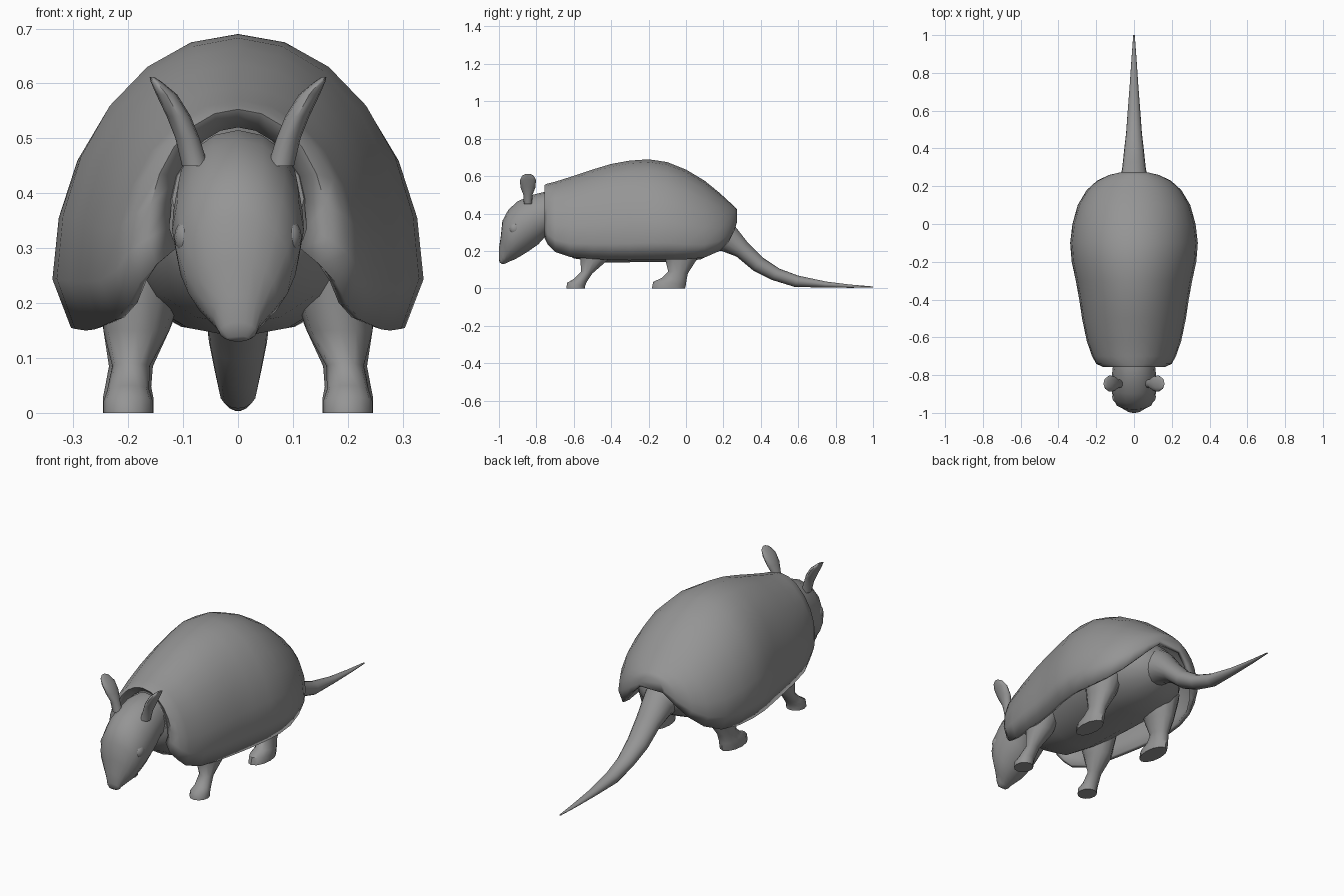
import bpy, bmesh, math
from mathutils import Vector

cube = bpy.data.objects.get("Cube")
if cube:
    bpy.data.objects.remove(cube, do_unlink=True)

GREY = (0.3, 0.3, 0.3, 1)
hide = bpy.data.materials.new("hide_grey")
hide.use_nodes = True
hide.diffuse_color = GREY
hide.node_tree.nodes["Principled BSDF"].inputs["Base Color"].default_value = GREY


def finish(obj, angle=50):
    obj.data.materials.clear()
    obj.data.materials.append(hide)
    bpy.ops.object.select_all(action="DESELECT")
    obj.select_set(True)
    bpy.context.view_layer.objects.active = obj
    bpy.ops.object.shade_smooth_by_angle(angle=math.radians(angle))


def skin(name, rings, closed=True, cap_first=True, cap_last=True):
    """Bridge a list of point rings into one surface."""
    bm = bmesh.new()
    loops = [[bm.verts.new(p) for p in ring] for ring in rings]
    n = len(loops[0])
    for a, b in zip(loops, loops[1:]):
        for i in range(n if closed else n - 1):
            j = (i + 1) % n
            bm.faces.new((a[i], a[j], b[j], b[i]))
    if cap_first:
        bm.faces.new(loops[0])
    if cap_last:
        bm.faces.new(loops[-1])
    bmesh.ops.recalc_face_normals(bm, faces=bm.faces)
    mesh = bpy.data.meshes.new(name)
    bm.to_mesh(mesh)
    bm.free()
    obj = bpy.data.objects.new(name, mesh)
    bpy.context.collection.objects.link(obj)
    return obj


def oval(y1, z1, y2, z2, half, x=0, n=16):
    """Ellipse across two side-on points, with a half width along x."""
    a, b = Vector((x, y1, z1)), Vector((x, y2, z2))
    mid, arm, side = (a + b) / 2, (a - b) / 2, Vector((half, 0, 0))
    turns = [math.tau * i / n for i in range(n)]
    return [mid + arm * math.cos(t) + side * math.sin(t) for t in turns]


def arch(y, top, bottom, half, n=12):
    """Open arch that tucks in at its lower edges."""
    waist = bottom + 0.17 * (top - bottom)
    pts = [(half * math.cos(math.pi * i / n), y,
            waist + (top - waist) * math.sin(math.pi * i / n)) for i in range(n + 1)]
    return [(half * 0.9, y, bottom)] + pts + [(-half * 0.9, y, bottom)]


# Shell: y, top, bottom, half width
shell_stations = [
    (-.735, .52, .30, .125), (-.757, .553, .27, .165), (-.74, .56, .235, .20),
    (-.70, .57, .195, .222), (-.62, .595, .168, .25), (-.5, .635, .158, .275),
    (-.4, .665, .152, .29), (-.3, .683, .15, .308), (-.2, .69, .153, .33),
    (-.1, .675, .155, .338), (0, .635, .155, .326), (.1, .575, .165, .298),
    (.18, .51, .2, .25), (.23, .464, .25, .195), (.26, .437, .31, .13),
    (.274, .42, .36, .07)]
shell = skin("shell", [arch(*s) for s in shell_stations], closed=False, cap_first=False)
thick = shell.modifiers.new("thickness", "SOLIDIFY")
thick.thickness = 0.02
thick.offset = -1
finish(shell, 60)

# Soft body under the shell: y, top, bottom, half width
body_stations = [
    (-.74, .50, .28, .12), (-.68, .52, .21, .16), (-.6, .54, .16, .20),
    (-.45, .58, .138, .24), (-.25, .62, .14, .27), (-.05, .58, .14, .27),
    (.08, .5, .155, .23), (.17, .42, .2, .15), (.22, .36, .25, .07)]
finish(skin("body", [oval(y, t, y, b, w) for y, t, b, w in body_stations]))

# Head with neck and snout
head_rings = [
    (-.70, .51, -.70, .28, .11), (-.76, .515, -.75, .28, .112),
    (-.83, .497, -.79, .235, .118), (-.90, .465, -.84, .20, .12),
    (-.95, .42, -.88, .175, .113), (-.982, .36, -.915, .155, .098),
    (-.99, .28, -.94, .145, .07), (-1, .215, -.96, .135, .045),
    (-1, .165, -.975, .13, .034), (-.998, .14, -.985, .13, .02)]
finish(skin("head", [oval(*r) for r in head_rings]))

# Tail
tail_rings = [
    (.18, .40, .1, .2, .1), (.26, .335, .19, .2, .075), (.33, .245, .27, .17, .062),
    (.41, .165, .36, .095, .053), (.5, .105, .46, .045, .042),
    (.6, .068, .58, .008, .034), (.75, .036, .74, .004, .022),
    (.88, .02, .88, .003, .013), (1, .01, 1, .004, .004)]
finish(skin("tail", [oval(*r) for r in tail_rings]))

# Legs: front point, back point, half width, x
legs = {
    "front_leg": [
        (-.58, .26, -.36, .26, .08, .17), (-.565, .15, -.42, .15, .06, .185),
        (-.56, .09, -.5, .08, .034, .195), (-.60, .05, -.53, .035, .038, .2),
        (-.635, .03, -.54, .012, .045, .2), (-.64, 0, -.54, 0, .045, .2)],
    "back_leg": [
        (-.13, .26, .1, .26, .09, .17), (-.11, .15, .055, .15, .06, .185),
        (-.095, .09, .01, .08, .04, .195), (-.13, .055, .002, .04, .042, .2),
        (-.175, .035, 0, .02, .046, .2), (-.183, 0, -.005, 0, .046, .2)]}

# Ears: z, x, half thickness, half breadth
ear_stations = [
    (.45, .078, .024, .022), (.5, .092, .022, .024), (.54, .108, .022, .04),
    (.58, .13, .019, .043), (.603, .149, .01, .03), (.612, .157, .004, .012)]

# Paired parts
for label, s in (("left", 1), ("right", -1)):
    for leg, rings in legs.items():
        finish(skin(f"{leg}_{label}", [oval(*r[:5], s * r[5], 12) for r in rings]))
    ear = [oval(-.845 - b, z, -.845 + b, z, w, s * x, 12) for z, x, w, b in ear_stations]
    finish(skin(f"ear_{label}", ear))
    bpy.ops.mesh.primitive_uv_sphere_add(segments=12, ring_count=8, radius=1,
                                         location=(s * .092, -.915, .32))
    eye = bpy.context.object
    eye.name = f"eye_{label}"
    eye.scale = (.024, .03, .032)
    finish(eye)
